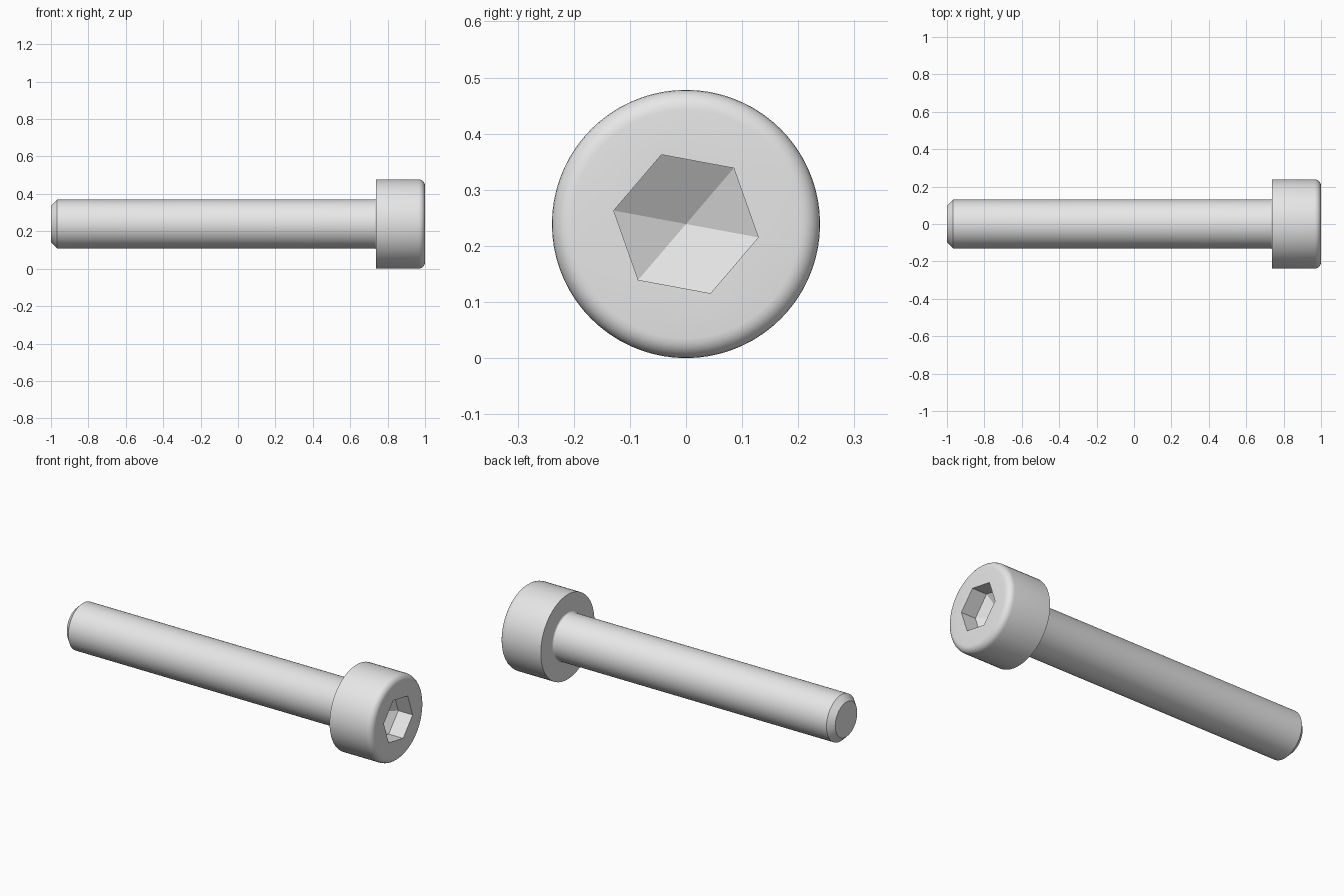
import bpy, bmesh, math

if "Cube" in bpy.data.objects:
    bpy.data.objects.remove(bpy.data.objects["Cube"])

AXIS_Z = 0.239     # height of the screw axis
SHAFT_R, HEAD_R = 0.1304, 0.239
HEAD_X = 0.739     # underside of the head
SIDES = 72


def arc(cx, cr, rad, a0, a1, steps):
    """Profile points (x, radius) along an arc."""
    out = []
    for i in range(steps + 1):
        a = math.radians(a0 + (a1 - a0) * i / steps)
        out.append((cx + rad * math.cos(a), cr + rad * math.sin(a)))
    return out


def ring(bm, x, r, n, turn=0.0):
    """Closed ring of vertices around the screw axis."""
    vs = []
    for i in range(n):
        a = math.radians(turn) + 2 * math.pi * i / n
        vs.append(bm.verts.new((x, r * math.cos(a), AXIS_Z + r * math.sin(a))))
    return vs


def skin(bm, a, b):
    n = len(a)
    for i in range(n):
        j = (i + 1) % n
        bm.faces.new((a[i], a[j], b[j], b[i]))


def loop_edges(bm, vs):
    edges = []
    for i, v in enumerate(vs):
        w = vs[(i + 1) % len(vs)]
        edges.append(bm.edges.get((v, w)) or bm.edges.new((v, w)))
    return edges


bm = bmesh.new()

# Chamfered tip, shaft, neck fillet, head with rounded rim
neck, rim = 0.010, 0.035
profile = [(-1.0, 0.098), (-0.968, SHAFT_R)]
profile += arc(HEAD_X - neck, SHAFT_R + neck, neck, -90, 0, 4)
profile += [(HEAD_X, HEAD_R)]
profile += arc(1.0 - rim, HEAD_R - rim, rim, 90, 0, 6)
rings = [ring(bm, x, r, SIDES) for x, r in profile]
for a, b in zip(rings, rings[1:]):
    skin(bm, a, b)
bm.faces.new(rings[0])

# Hexagonal socket with a pointed floor
HEX_R, TURN, DEPTH = 0.131, -10.5, 0.09
mouth = ring(bm, 1.0, HEX_R, 6, TURN)
floor = ring(bm, 1.0 - DEPTH, HEX_R, 6, TURN)
skin(bm, mouth, floor)
point = bm.verts.new((1.0 - DEPTH - 0.075, 0, AXIS_Z))
for i in range(6):
    bm.faces.new((floor[i], floor[(i + 1) % 6], point))

# Flat head face around the socket
bmesh.ops.triangle_fill(bm, use_beauty=True, normal=(1, 0, 0),
                        edges=loop_edges(bm, rings[-1]) + loop_edges(bm, mouth))
bmesh.ops.recalc_face_normals(bm, faces=bm.faces)

mesh = bpy.data.meshes.new("socket_screw")
bm.to_mesh(mesh)
bm.free()
screw = bpy.data.objects.new("socket_screw", mesh)
bpy.context.collection.objects.link(screw)

steel = bpy.data.materials.new("light_grey_steel")
steel.diffuse_color = (0.8, 0.8, 0.8, 1)
steel.use_nodes = True
steel.node_tree.nodes["Principled BSDF"].inputs["Base Color"].default_value = steel.diffuse_color
mesh.materials.append(steel)

# Smooth round surfaces, crisp socket and chamfer edges
bpy.context.view_layer.objects.active = screw
screw.select_set(True)
bpy.ops.object.shade_smooth_by_angle(angle=math.radians(20))
